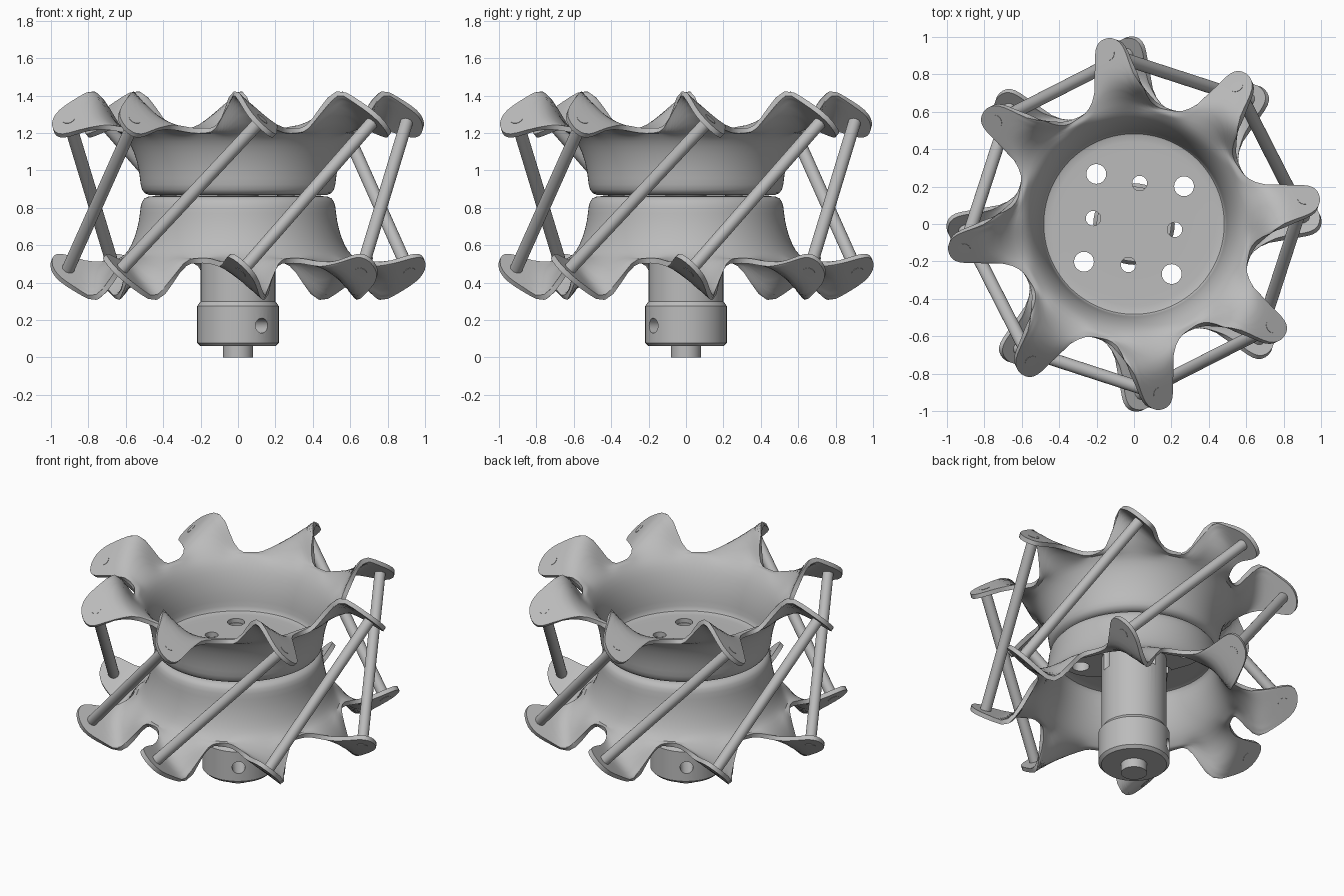
import bpy
from math import radians, sin, cos, pi, atan2, hypot
from mathutils import Vector

cube = bpy.data.objects.get("Cube")
if cube:
    bpy.data.objects.remove(cube)

metal = bpy.data.materials.new("grey metal")
metal.use_nodes = True
GREY = (0.5, 0.5, 0.5, 1)
metal.diffuse_color = GREY
metal.node_tree.nodes["Principled BSDF"].inputs["Base Color"].default_value = GREY

ARMS = 8
STEP = 2 * pi / ARMS
TOP_TURN, LOW_TURN = radians(7.6), radians(1.4)
MID_Z = 0.865          # plane where the two dishes meet
HOLE_R, HOLE_Z = 0.912, 1.265
LEAN = radians(25.5)   # half the angle spanned by a rod


def polar(r, a, z):
    return Vector((r * cos(a), r * sin(a), z))


def skin(name, rows):
    """Mesh from closed rings; a ring of one point becomes a pole."""
    verts, faces, start = [], [], []
    for row in rows:
        start.append(len(verts))
        verts += row
    for i in range(len(rows) - 1):
        a, b = rows[i], rows[i + 1]
        n = max(len(a), len(b))
        for j in range(n):
            k = (j + 1) % n
            f = [start[i] + j % len(a), start[i] + k % len(a),
                 start[i + 1] + k % len(b), start[i + 1] + j % len(b)]
            faces.append(list(dict.fromkeys(f)))
    mesh = bpy.data.meshes.new(name)
    mesh.from_pydata(verts, [], faces)
    mesh.materials.append(metal)
    ob = bpy.data.objects.new(name, mesh)
    bpy.context.collection.objects.link(ob)
    return ob


def lathe(name, profile, sides=48, wave=None):
    rows = []
    for r, z in profile:
        n = sides if r > 0 else 1
        angles = [2 * pi * j / sides for j in range(n)]
        rows.append([polar(r * (wave(a) if wave else 1), a, z) for a in angles])
    return skin(name, rows)


def rod(name, a, b, radius, sides=24):
    d = b - a
    ob = lathe(name, [(0, 0), (radius, 0), (radius, d.length), (0, d.length)], sides)
    ob.rotation_euler = d.to_track_quat('Z', 'Y').to_euler()
    ob.location = a
    return ob


def activate(ob):
    bpy.ops.object.select_all(action='DESELECT')
    ob.select_set(True)
    bpy.context.view_layer.objects.active = ob


def apply(ob, kind, **settings):
    m = ob.modifiers.new(kind.title(), kind)
    for key, value in settings.items():
        setattr(m, key, value)
    activate(ob)
    bpy.ops.object.modifier_apply(modifier=m.name)


def fix_normals(ob):
    activate(ob)
    bpy.ops.object.mode_set(mode='EDIT')
    bpy.ops.mesh.select_all(action='SELECT')
    bpy.ops.mesh.normals_make_consistent(inside=False)
    bpy.ops.object.mode_set(mode='OBJECT')


def smooth(ob, angle=35):
    activate(ob)
    bpy.ops.object.shade_smooth_by_angle(angle=radians(angle))


# Dish: bowl profile (radius, height), then one arm outline (sideways, outward)
BOWL = [(0.12, 0.88), (0.3, 0.88), (0.46, 0.88), (0.495, 0.885), (0.508, 0.92),
        (0.513, 1.0), (0.54, 1.1), (0.575, 1.17), (0.61, 1.205)]
RIM_Z = 1.212
valley = (-0.245, 0.592)
OUTLINE = [valley, (-0.2, 0.615), (-0.158, 0.68), (-0.125, 0.765), (-0.098, 0.85),
           (-0.084, 0.925), (-0.062, 0.975), (-0.025, 1.0), (0.025, 1.0),
           (0.062, 0.975), (0.08, 0.925), (0.09, 0.82), (0.11, 0.715), (0.16, 0.63),
           (0.205, 0.607)]


def arm_height(t, r):
    """Tilted flap square to its rod, easing down into the level rim."""
    flap = HOLE_Z - t * cos(LEAN) - (r - HOLE_R) * sin(LEAN)
    w = min(1, max(0, (hypot(t, r) - 0.635) / 0.15))
    return RIM_Z + (flap - RIM_Z) * w * w * (3 - 2 * w)


def dish(name):
    n = len(OUTLINE)
    rows = [[Vector((0, 0, BOWL[0][1]))]]
    for r, z in BOWL:
        rows.append([polar(r, STEP * (j / n - 0.5), z) for j in range(ARMS * n)])
    for s in (0.2, 0.4, 0.6, 0.8, 0.94, 1):
        row = []
        for k in range(ARMS):
            for i, (t, out) in enumerate(OUTLINE):
                base = STEP * (i / n - 0.5)
                r0 = BOWL[-1][0]
                y = r0 * sin(base) * (1 - s) + t * s
                x = r0 * cos(base) * (1 - s) + out * s
                row.append(polar(hypot(x, y), atan2(y, x) + k * STEP, arm_height(y, x)))
        rows.append(row)
    ob = skin(name, rows)
    apply(ob, 'SUBSURF', levels=1)
    apply(ob, 'SOLIDIFY', thickness=0.028, offset=0)
    fix_normals(ob)
    return ob


upper_dish = dish("upper_dish")
upper_dish.rotation_euler = (0, 0, TOP_TURN)
lower_dish = dish("lower_dish")
lower_dish.rotation_euler = (pi, 0, LOW_TURN)
lower_dish.location.z = 2 * MID_Z

# Hub with a boss through both floors and a blind centre bore
hub = lathe("hub", [(0, 0), (0.08, 0), (0.08, 0.06), (0.2, 0.06), (0.218, 0.078),
                    (0.218, 0.275), (0.2, 0.3), (0.2, 0.84), (0.11, 0.84),
                    (0.11, 0.897), (0.05, 0.897), (0.05, 0.87), (0.036, 0.86),
                    (0.036, 0.8), (0, 0.8)])
# Four-lobed plate under the lower floor
flange = lathe("hub_flange", [(0, 0.795), (1, 0.795), (1, 0.837), (0, 0.837)], 96,
               lambda a: 0.34 + 0.085 * cos(4 * (a - radians(37))))
for ob in (hub, flange):
    fix_normals(ob)

# Drill bolt holes, slots beside the hub and the cross pin hole
cutters = []
for k in range(4):
    a = radians(37 + 90 * k)
    cutters.append(rod("cutter", polar(0.335, a, 0.7), polar(0.335, a, 1), 0.053))
    a = radians(-8 + 90 * k)
    cutters.append(rod("cutter", polar(0.22, a, 0.68), polar(0.22, a, 1), 0.04))
pin = radians(-54)
cutters.append(rod("cutter", polar(0.4, pin, 0.17), polar(-0.4, pin, 0.17), 0.04))
for c in cutters:
    fix_normals(c)
bpy.context.view_layer.update()
for c in cutters[:-1]:
    for ob in (upper_dish, lower_dish, flange):
        apply(ob, 'BOOLEAN', object=c, operation='DIFFERENCE', solver='EXACT')
for c in cutters[1::2] + cutters[-1:]:
    apply(hub, 'BOOLEAN', object=c, operation='DIFFERENCE', solver='EXACT')
for c in cutters:
    bpy.data.objects.remove(c)

# Slanted rods joining each lower arm to the upper arm one step round
for k in range(ARMS):
    low = polar(HOLE_R, LOW_TURN + k * STEP, 2 * MID_Z - HOLE_Z)
    high = polar(HOLE_R, TOP_TURN + (k + 1) * STEP, HOLE_Z)
    d = (high - low).normalized() * 0.016
    r = rod(f"rod_{k + 1}", low - d, high + d, 0.034)
    fix_normals(r)
    smooth(r)

for ob in (upper_dish, lower_dish, hub, flange):
    smooth(ob)
